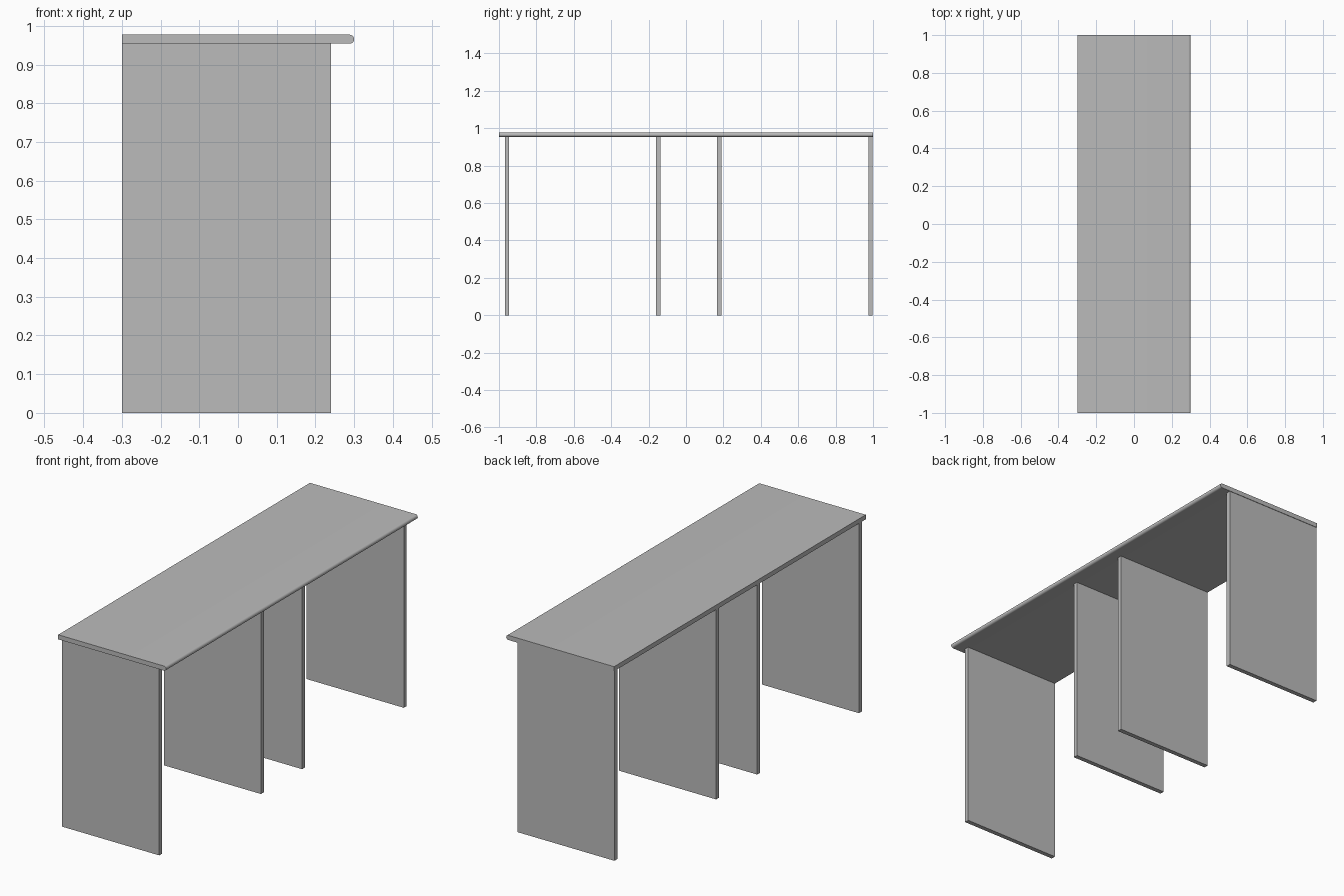
import bpy
import bmesh
import math

cube = bpy.data.objects.get("Cube")
if cube:
    bpy.data.objects.remove(cube, do_unlink=True)

BACK, NOSE = -0.30, 0.30       # worktop edges across x
PANEL_FRONT = 0.24             # panels stop short of the rounded nose
THICK = 0.023                  # board thickness
HEIGHT = 0.977                 # top of the worktop
UNDERSIDE = HEIGHT - THICK

grey = bpy.data.materials.new("matte_grey")
grey.use_nodes = True
grey.diffuse_color = (0.5, 0.5, 0.5, 1)
grey.node_tree.nodes["Principled BSDF"].inputs["Base Color"].default_value = grey.diffuse_color


def extrude_along_y(name, profile, y0, y1):
    """Solid board from an x-z outline, running from y0 to y1."""
    bm = bmesh.new()
    face = bm.faces.new([bm.verts.new((x, y0, z)) for x, z in profile])
    new = bmesh.ops.extrude_face_region(bm, geom=[face])["geom"]
    verts = [v for v in new if isinstance(v, bmesh.types.BMVert)]
    bmesh.ops.translate(bm, verts=verts, vec=(0, y1 - y0, 0))
    bmesh.ops.recalc_face_normals(bm, faces=bm.faces)
    mesh = bpy.data.meshes.new(name)
    bm.to_mesh(mesh)
    bm.free()
    mesh.materials.append(grey)
    obj = bpy.data.objects.new(name, mesh)
    bpy.context.collection.objects.link(obj)
    return obj


# Worktop with a half-round nose along its +x edge
radius = THICK / 2
steps = 12
profile = [(BACK, HEIGHT), (BACK, UNDERSIDE)]
for i in range(steps + 1):
    a = math.pi * (i / steps - 0.5)
    profile.append((NOSE - radius + radius * math.cos(a),
                    UNDERSIDE + radius + radius * math.sin(a)))
worktop = extrude_along_y("worktop", profile, -1, 1)
bpy.ops.object.select_all(action="DESELECT")
worktop.select_set(True)
bpy.context.view_layer.objects.active = worktop
bpy.ops.object.shade_smooth_by_angle(angle=math.radians(30))

# Upright support panels
outline = [(BACK, 0), (PANEL_FRONT, 0), (PANEL_FRONT, UNDERSIDE), (BACK, UNDERSIDE)]
panels = {
    "front_end_panel": -0.957,
    "front_inner_panel": -0.149,
    "back_inner_panel": 0.178,
    "back_end_panel": 0.986,
}
for name, y in panels.items():
    extrude_along_y(name, outline, y - THICK / 2, y + THICK / 2)
